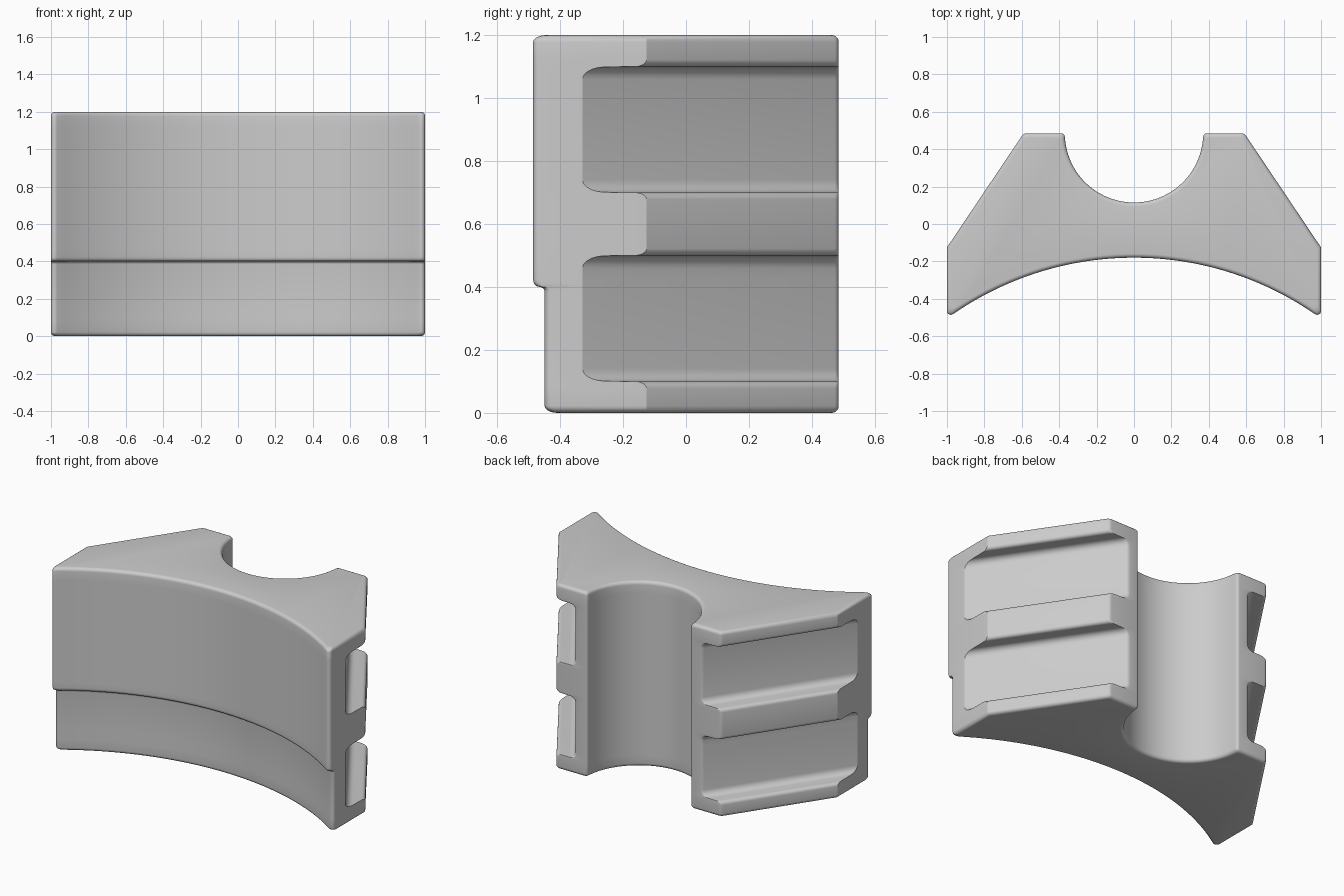
import bpy
import bmesh
from math import sin, cos, sqrt, pi, atan2
from mathutils import Vector

if "Cube" in bpy.data.objects:
    bpy.data.objects.remove(bpy.data.objects["Cube"])

HEIGHT = 1.2
BACK = 0.485             # y of the flat back
HOLE = 0.37              # radius of the back channel
ARC, ARC_Y = 1.70, -1.88  # front arc radius and centre
NX, NY = 0.83, 0.558     # normal of the slanted flank
FLANK = NX - 0.125 * NY
GROOVE = 0.114           # groove depth
STEP_Z, STEP = 0.4, 0.03
SOFT, FILLET = 0.022, 0.04
ROUND = [i * pi / 10 for i in range(6)]


def interp(profile, z):
    """Linear lookup in a list of (z, value) pairs."""
    for (z0, v0), (z1, v1) in zip(profile, profile[1:]):
        if z0 <= z <= z1:
            return v0 + (v1 - v0) * (z - z0) / (z1 - z0) if z1 > z0 else v1
    return profile[-1][1] if z > profile[-1][0] else profile[0][1]


def soften(before, corner, after, setback, steps=5):
    """Circular arc that replaces a corner."""
    u, v = (before - corner).normalized(), (after - corner).normalized()
    a, b = corner + u * setback, corner + v * setback
    w = sin(u.angle(v) / 2)
    pts = []
    for i in range(steps + 1):
        t = i / steps
        k = ((1 - t) ** 2, 2 * w * t * (1 - t), t * t)
        pts.append((a * k[0] + corner * k[1] + b * k[2]) / sum(k))
    return pts


def mirror_profile(points, middle):
    """Profile followed by its reflection about a height."""
    return points + [(2 * middle - z, v) for z, v in reversed(points)]


# Vertical profiles: edge rounding, side grooves and front step
edge = mirror_profile([(SOFT * (1 - cos(a)), SOFT * (1 - sin(a))) for a in ROUND], HEIGHT / 2)
groove = []
for low in (0.1, 0.7):
    lip = [(low - SOFT + SOFT * sin(a), SOFT * (1 - cos(a))) for a in ROUND]
    floor = [(low + 0.001 + FILLET * (1 - cos(a)), GROOVE - FILLET * (1 - sin(a))) for a in ROUND]
    groove += mirror_profile(lip + floor, low + 0.2)
half = STEP / 2
step = [(STEP_Z - half + half * sin(a), STEP - half * (1 - cos(a))) for a in ROUND]
step += [(STEP_Z + 0.001 + SOFT * (1 - cos(a)), half * (1 - sin(a))) for a in ROUND]


def outline(z):
    """Plan of the block at one height, counterclockwise."""
    t = interp(edge, z)
    c = FLANK - interp(groove, z) - t
    r = ARC + interp(step, z) + t
    x, y, hole = 1 - t, BACK - t, HOLE + t
    tip = Vector((x, ARC_Y + sqrt(r * r - x * x)))
    side = Vector((x, (c - NX * x) / NY))
    rear = Vector(((c - NY * y) / NX, y))
    lip = Vector((sqrt(hole * hole - t * t), y))
    setback = 0.04
    along = Vector((ARC_Y - tip.y, tip.x)).normalized()
    end = tip.x + along.x * setback
    pts = []
    for i in range(24):
        px = end * i / 24
        pts.append(Vector((px, ARC_Y + sqrt(r * r - px * px))))
    pts += soften(tip + along, tip, side, setback, 7)
    pts.append(side)
    pts += soften(side, rear, lip, 0.015)
    pts += soften(rear, lip, lip - Vector((0, 1)), 0.018)
    start = atan2(-t - 0.02, lip.x)
    for i in range(1, 25):
        a = start + (-pi / 2 - start) * i / 24
        pts.append(Vector((hole * cos(a), BACK + hole * sin(a))))
    return pts + [Vector((-p.x, p.y)) for p in reversed(pts[1:-1])]


# Loft the plan through every height
heights = sorted({round(z, 5) for z, _ in edge + groove + step})
bm = bmesh.new()
rings = [[bm.verts.new((p.x, p.y, z)) for p in outline(z)] for z in heights]
count = len(rings[0])
for lower, upper in zip(rings, rings[1:]):
    for i in range(count):
        j = (i + 1) % count
        bm.faces.new((lower[i], lower[j], upper[j], upper[i]))
bm.faces.new(list(reversed(rings[0])))
bm.faces.new(rings[-1])

mesh = bpy.data.meshes.new("saddle_block")
bm.to_mesh(mesh)
bm.free()
block = bpy.data.objects.new("saddle_block", mesh)
bpy.context.collection.objects.link(block)

# Plain grey material
grey = bpy.data.materials.new("plain_grey")
grey.use_nodes = True
colour = (0.6, 0.6, 0.6, 1)
grey.diffuse_color = colour
grey.node_tree.nodes["Principled BSDF"].inputs["Base Color"].default_value = colour
mesh.materials.append(grey)

# Smooth shading with sharp creases
bpy.ops.object.select_all(action="DESELECT")
block.select_set(True)
bpy.context.view_layer.objects.active = block
bpy.ops.object.shade_smooth_by_angle(angle=0.5)
